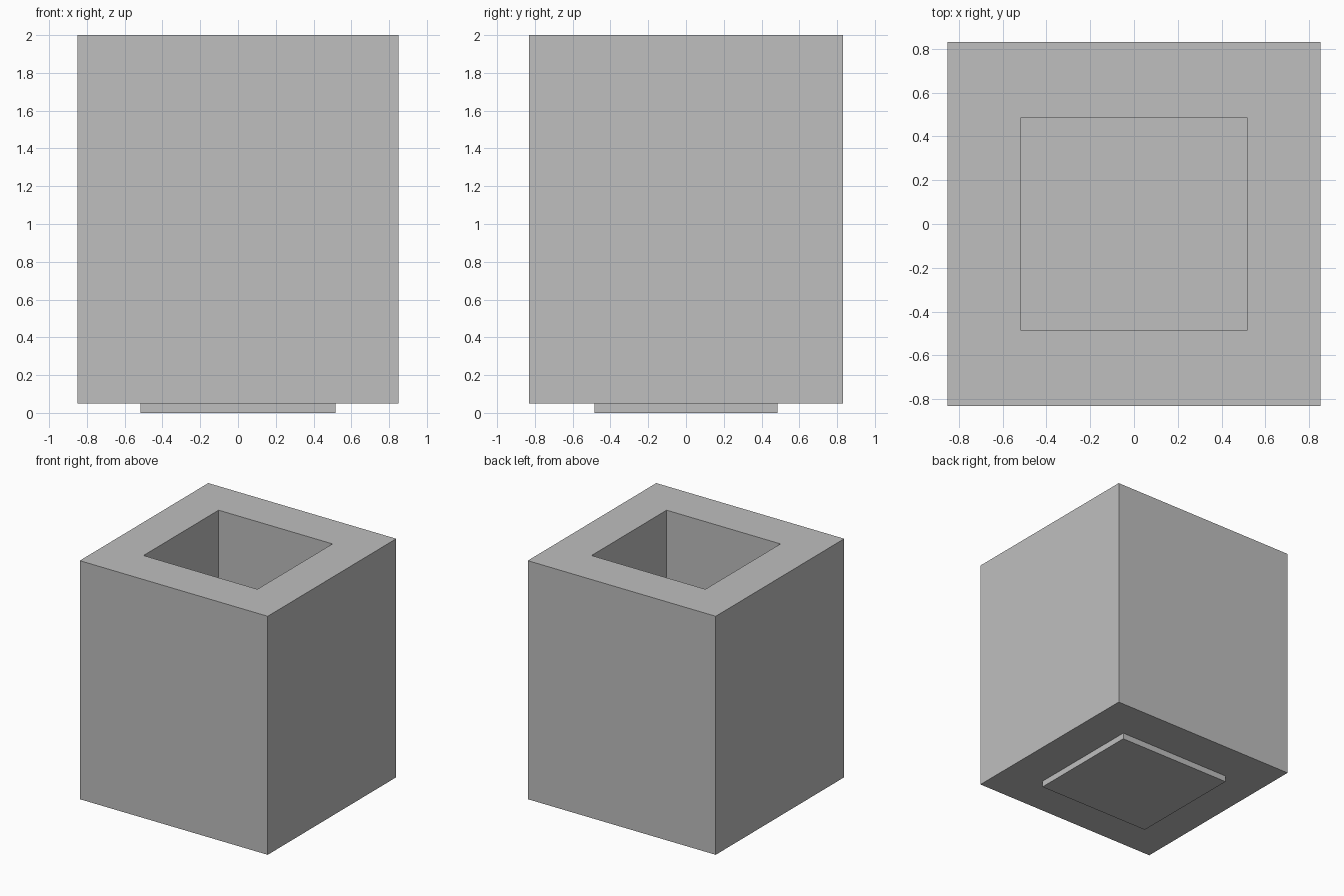
import bpy
import bmesh
from mathutils import Matrix, Vector

cube = bpy.data.objects.get("Cube")
if cube:
    bpy.data.objects.remove(cube, do_unlink=True)

WIDTH, DEPTH = 1.70, 1.66          # outer block
WELL_WIDTH, WELL_DEPTH = 1.03, 0.97
TOP, UNDERSIDE = 2.0, 0.05         # the foot fills the gap below the underside

# Single plain grey
grey = bpy.data.materials.new("plain grey")
grey.use_nodes = True
colour = (0.52, 0.52, 0.52, 1)
grey.diffuse_color = colour
grey.node_tree.nodes["Principled BSDF"].inputs["Base Color"].default_value = colour


def inset_and_move(bm, direction, distance):
    """Inset the end face on the given side to the well outline, then extrude it in z."""
    face = max(bm.faces, key=lambda f: f.normal.z * direction)
    ring = bmesh.ops.extrude_discrete_faces(bm, faces=[face])["faces"][0]
    # Rim: extruded in place and scaled to the well outline
    for v in ring.verts:
        v.co.x *= WELL_WIDTH / WIDTH
        v.co.y *= WELL_DEPTH / DEPTH
    # Walls: extruded again along z
    end = bmesh.ops.extrude_discrete_faces(bm, faces=[ring])["faces"][0]
    bmesh.ops.translate(bm, verts=end.verts[:], vec=Vector((0, 0, distance)))


# Block with a deep square well in the top and a low foot underneath
bm = bmesh.new()
height = TOP - UNDERSIDE
place = Matrix.Translation((0, 0, UNDERSIDE + height / 2))
bmesh.ops.create_cube(bm, size=1, matrix=place @ Matrix.Diagonal((WIDTH, DEPTH, height, 1)))
bm.normal_update()
inset_and_move(bm, 1, -height)
bm.normal_update()
inset_and_move(bm, -1, -UNDERSIDE)
bmesh.ops.recalc_face_normals(bm, faces=bm.faces[:])

mesh = bpy.data.meshes.new("hollow_block")
bm.to_mesh(mesh)
bm.free()
mesh.materials.append(grey)
block = bpy.data.objects.new("hollow_block", mesh)
bpy.context.collection.objects.link(block)
